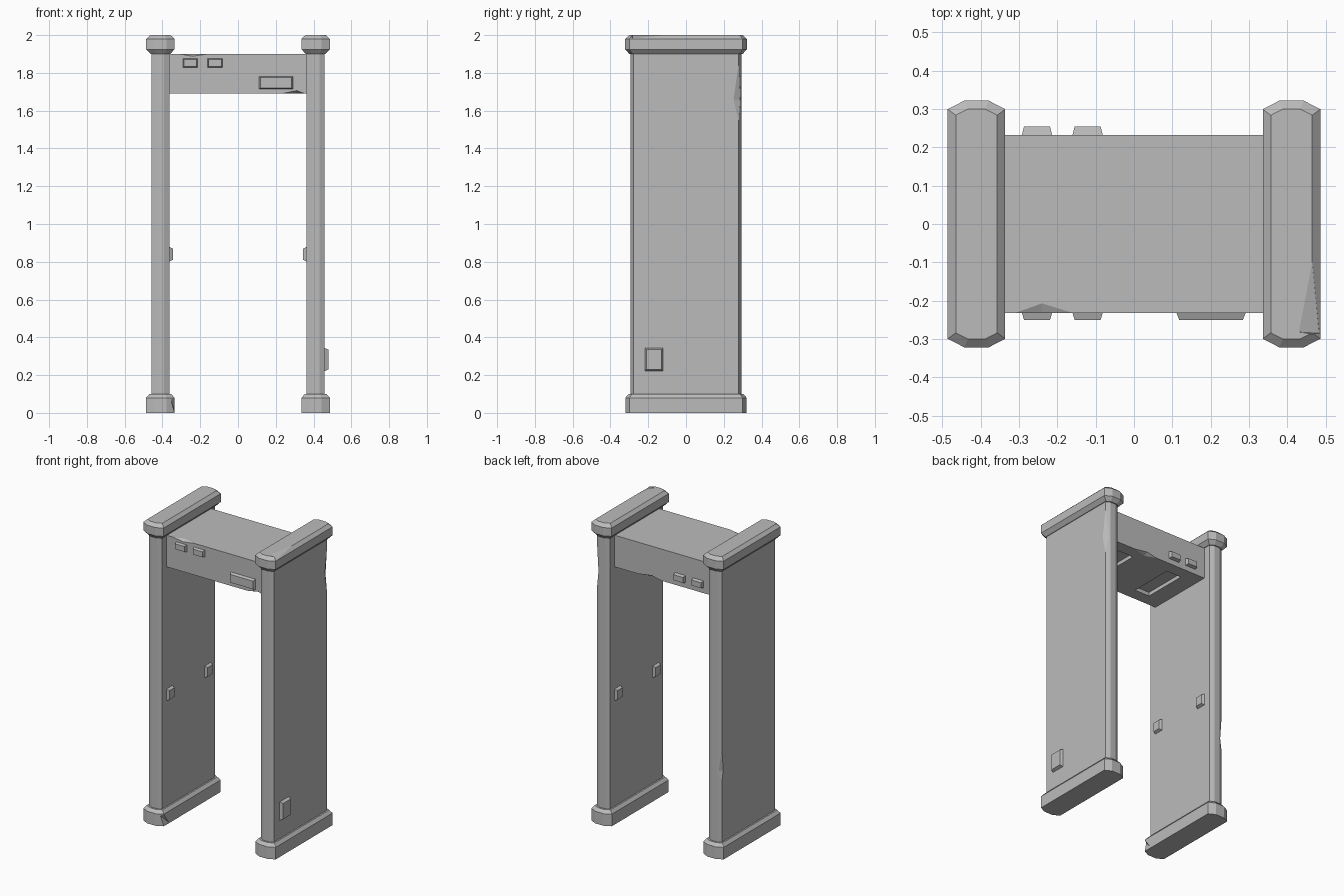
import bpy, bmesh
from mathutils import Vector

cube = bpy.data.objects.get("Cube")
if cube:
    bpy.data.objects.remove(cube, do_unlink=True)

grey = bpy.data.materials.new("panel grey")
grey.use_nodes = True
grey.diffuse_color = (0.5, 0.5, 0.5, 1)
grey.node_tree.nodes["Principled BSDF"].inputs["Base Color"].default_value = (0.5, 0.5, 0.5, 1)


def finish(name, bm):
    bmesh.ops.recalc_face_normals(bm, faces=bm.faces[:])
    mesh = bpy.data.meshes.new(name)
    bm.to_mesh(mesh)
    bm.free()
    mesh.materials.append(grey)
    ob = bpy.data.objects.new(name, mesh)
    bpy.context.collection.objects.link(ob)
    return ob


def loft(name, cx, sections):
    """Stack of long octagons; each section is (z, half width, half depth)."""
    bm = bmesh.new()
    rings = []
    for z, w, d in sections:
        n, s = w * 0.42, d - w * 0.3
        outline = [(w, -s), (w, s), (n, d), (-n, d), (-w, s), (-w, -s), (-n, -d), (n, -d)]
        rings.append([bm.verts.new((cx + x, y, z)) for x, y in outline])
    bm.faces.new(rings[0])
    bm.faces.new(rings[-1])
    for a, b in zip(rings, rings[1:]):
        for i in range(8):
            j = (i + 1) % 8
            bm.faces.new((a[i], a[j], b[j], b[i]))
    return finish(name, bm)


def hull(name, points):
    bm = bmesh.new()
    for p in points:
        bm.verts.new(p)
    bmesh.ops.convex_hull(bm, input=bm.verts[:])
    return finish(name, bm)


def box(name, lo, hi):
    return hull(name, [(x, y, z) for x in (lo[0], hi[0]) for y in (lo[1], hi[1]) for z in (lo[2], hi[2])])


def plate(name, axis, sign, base, tip, lo, hi, taper=0.01):
    """Raised tapered block on a face; lo and hi span the other two axes."""
    pts = []
    for level, inset in ((base, 0), (tip, taper)):
        for a in (lo[0] + inset, hi[0] - inset):
            for b in (lo[1] + inset, hi[1] - inset):
                p = [a, b]
                p.insert(axis, sign * level)
                pts.append(p)
    return hull(name, pts)


def cut(target, cutter):
    mod = target.modifiers.new("cut", "BOOLEAN")
    mod.operation, mod.solver, mod.object = "DIFFERENCE", "EXACT", cutter
    bpy.context.view_layer.update()
    result = bpy.data.meshes.new_from_object(target.evaluated_get(bpy.context.evaluated_depsgraph_get()))
    target.modifiers.clear()
    target.data = result
    bpy.data.objects.remove(cutter, do_unlink=True)


def chip(target, a, b, p, q, outward):
    """Knock a shallow chip out of the edge a-b, reaching p and q on its two faces."""
    pts = [Vector(v) for v in (a, b, p, q)]
    out = Vector(outward)
    cut(target, hull("chip_cutter", pts + [v + out for v in pts]))


# Two side pillars, each with a foot and a cap
parts = {}
for side, s in (("left", 1), ("right", -1)):
    cx = s * 0.411
    parts[side + "_panel"] = loft(side + "_panel", cx, [(0.09, 0.048, 0.293), (1.92, 0.048, 0.293)])
    parts[side + "_foot"] = loft(side + "_foot", cx, [(0, 0.075, 0.321), (0.08, 0.075, 0.321), (0.1, 0.058, 0.304)])
    parts[side + "_cap"] = loft(side + "_cap", cx, [
        (1.9, 0.052, 0.3), (1.925, 0.075, 0.322), (1.98, 0.075, 0.322), (2.0, 0.054, 0.3)])
    # Inner sensor buttons
    for end, y in (("front", -0.2), ("back", 0.2)):
        plate(f"{side}_{end}_sensor", 0, s, 0.366, 0.345, (y - 0.035, 0.8), (y + 0.035, 0.88))

# Outer control box near the floor
plate("control_box", 0, 1, 0.455, 0.478, (-0.22, 0.22), (-0.12, 0.345))

# Overhead beam with two recessed panels underneath
beam = box("overhead_beam", (-0.37, -0.232, 1.69), (0.37, 0.232, 1.9))
for x in (-0.19, 0.19):
    cut(beam, box("recess_cutter", (x - 0.055, -0.15, 1.6), (x + 0.055, 0.15, 1.715)))

# Indicator blocks on the beam, and the front display
for i, x in enumerate((-0.253, -0.121)):
    plate(f"front_indicator_{i + 1}", 1, -1, 0.23, 0.25, (x - 0.04, 1.828), (x + 0.04, 1.876), 0.006)
    plate(f"back_indicator_{i + 1}", 1, 1, 0.23, 0.254, (x - 0.04, 1.724), (x + 0.04, 1.772), 0.006)
plate("display", 1, -1, 0.23, 0.25, (0.11, 1.713), (0.292, 1.783), 0.008)

# Worn edges on the beam
chip(beam, (-0.31, -0.232, 1.9), (-0.16, -0.232, 1.9), (-0.24, -0.207, 1.9), (-0.24, -0.232, 1.888), (0, -0.05, 0.05))
chip(beam, (0.23, -0.232, 1.69), (0.355, -0.232, 1.69), (0.31, -0.2, 1.69), (0.31, -0.232, 1.706), (0, -0.05, -0.05))
chip(beam, (0.02, 0.232, 1.69), (0.19, 0.232, 1.69), (0.09, 0.205, 1.69), (0.09, 0.232, 1.705), (0, 0.05, -0.05))

# Worn edges on the pillars, a cap and a foot
chip(parts["left_panel"], (0.459, 0.279, 1.85), (0.459, 0.279, 1.54), (0.459, 0.252, 1.66), (0.44, 0.287, 1.66), (0.05, 0.03, 0))
chip(parts["right_panel"], (-0.459, 0.279, 0.72), (-0.459, 0.279, 0.5), (-0.459, 0.265, 0.57), (-0.44, 0.287, 0.57), (-0.05, 0.03, 0))
chip(parts["left_cap"], (0.465, -0.1, 2.0), (0.465, -0.284, 2.0), (0.43, -0.282, 2.0), (0.483, -0.285, 1.982), (0.05, -0.02, 0.05))
chip(parts["right_foot"], (-0.336, -0.299, 0.08), (-0.336, -0.299, 0), (-0.336, -0.25, 0.01), (-0.355, -0.308, 0.07), (0.05, -0.04, 0))
